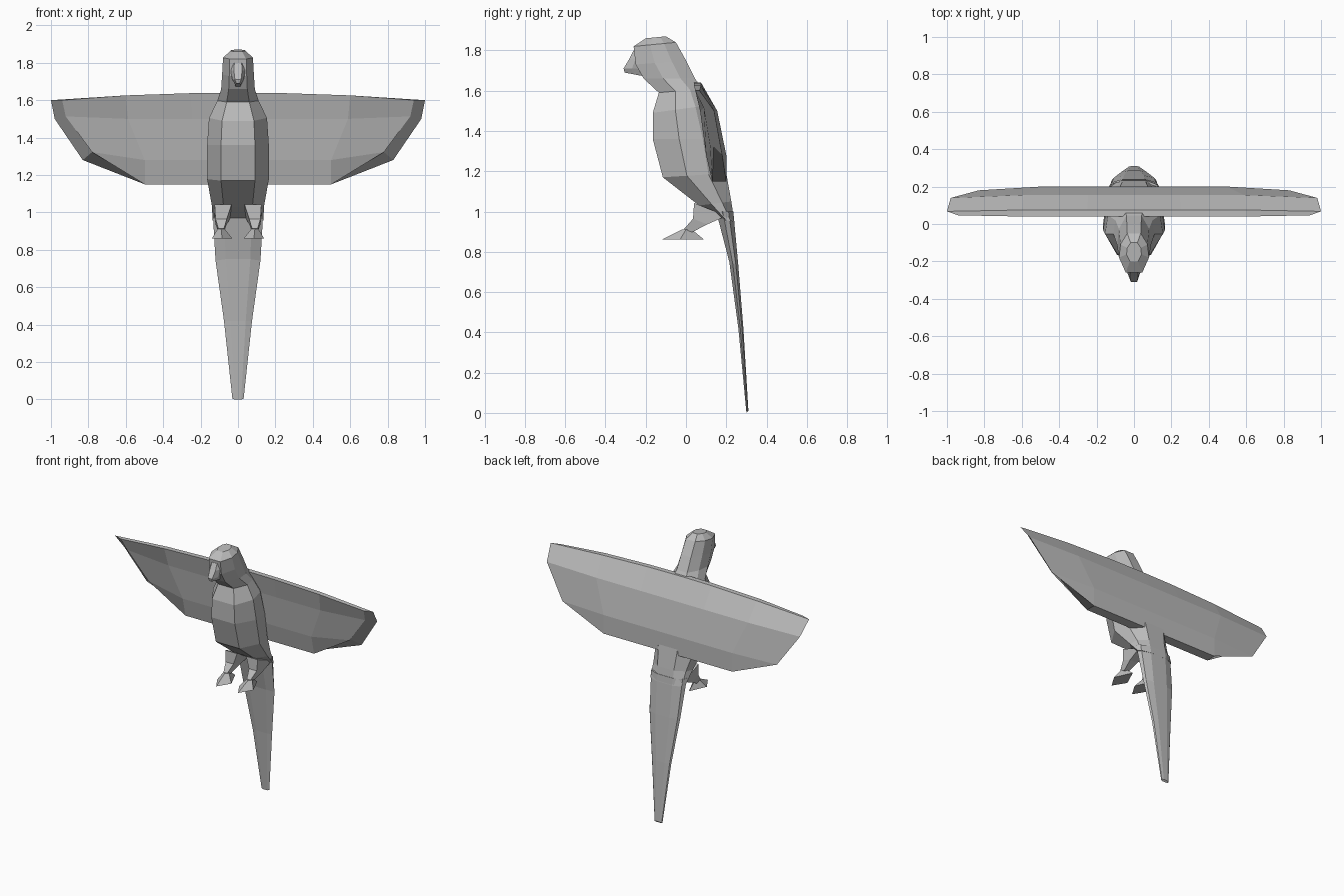
import bpy
import bmesh

cube = bpy.data.objects.get("Cube")
if cube:
    bpy.data.objects.remove(cube)

shade = (.5, .5, .5, 1)
grey = bpy.data.materials.new("plumage grey")
grey.use_nodes = True
grey.diffuse_color = shade
grey.node_tree.nodes["Principled BSDF"].inputs["Base Color"].default_value = shade


def loft(name, rings, sign=1):
    """Skin a list of equal rings of points, with capped ends and flat faces."""
    bm = bmesh.new()
    loops = [[bm.verts.new((x * sign, y, z)) for x, y, z in points] for points in rings]
    for upper, lower in zip(loops, loops[1:]):
        for i in range(len(upper)):
            bm.faces.new((upper[i - 1], upper[i], lower[i], lower[i - 1]))
    bm.faces.new(loops[0])
    bm.faces.new(loops[-1])
    bmesh.ops.remove_doubles(bm, verts=bm.verts, dist=.001)
    bmesh.ops.recalc_face_normals(bm, faces=bm.faces)
    mesh = bpy.data.meshes.new(name)
    bm.to_mesh(mesh)
    bm.free()
    mesh.materials.append(grey)
    bpy.context.collection.objects.link(bpy.data.objects.new(name, mesh))


def slanted_ring(front, back, width):
    """Eight-sided ring running from a (y, z) front point to a back point."""
    steps = ((width * .55, 0), (width, .38), (width * .9, .72), (width * .45, 1))
    half = [(x,
             front[0] + (back[0] - front[0]) * along,
             front[1] + (back[1] - front[1]) * along) for x, along in steps]
    return half + [(-x, y, z) for x, y, z in reversed(half)]


def kite_ring(x, y, z, width, ahead, behind):
    """Level kite with its long axis along y."""
    return [(x, y - ahead, z), (x + width, y, z), (x, y + behind, z), (x - width, y, z)]


def box_ring(x, y, z, width, depth):
    """Rectangle that tips down towards the back."""
    tilt = depth * .4
    return [(x - width, y - depth, z + tilt), (x + width, y - depth, z + tilt),
            (x + width, y + depth, z - tilt), (x - width, y + depth, z - tilt)]


# Head, neck, chest and belly
loft("body", [
    slanted_ring(front=(-.2, 1.86), back=(-.1, 1.87), width=.04),
    slanted_ring(front=(-.26, 1.82), back=(-.05, 1.84), width=.08),
    slanted_ring(front=(-.25, 1.73), back=(0, 1.75), width=.085),
    slanted_ring(front=(-.21, 1.66), back=(.045, 1.66), width=.09),
    slanted_ring(front=(-.135, 1.59), back=(.08, 1.61), width=.11),
    slanted_ring(front=(-.165, 1.49), back=(.13, 1.53), width=.155),
    slanted_ring(front=(-.165, 1.36), back=(.18, 1.36), width=.165),
    slanted_ring(front=(-.115, 1.17), back=(.2, 1.19), width=.165),
    slanted_ring(front=(.065, 1.03), back=(.225, 1.05), width=.14),
    slanted_ring(front=(.175, .96), back=(.24, .95), width=.135),
])

# Long tapering tail
loft("tail", [
    slanted_ring(front=(.15, 1), back=(.235, 1), width=.135),
    slanted_ring(front=(.215, .75), back=(.26, .73), width=.12),
    slanted_ring(front=(.26, .42), back=(.285, .42), width=.075),
    slanted_ring(front=(.3, 0), back=(.31, .01), width=.03),
])

# Hooked beak
loft("beak", [
    slanted_ring(front=(-.26, 1.8), back=(-.2, 1.8), width=.035),
    slanted_ring(front=(-.28, 1.76), back=(-.2, 1.76), width=.04),
    slanted_ring(front=(-.31, 1.71), back=(-.2, 1.71), width=.03),
    slanted_ring(front=(-.305, 1.69), back=(-.2, 1.67), width=.015),
])


def wing_ring(station):
    """Closed section of a wing at a fraction of its span, bevelled at the tip."""
    at_tip = station == 1
    rear, fore = [], []
    for level in wing_levels:
        span, y, z, thickness = level
        if level == wing_levels[0]:
            z -= .04 * station ** 2
        if at_tip:
            z = max(z, wing_levels[2][2])
            y *= .9
            thickness *= .6
        inset = .94 if at_tip else 1
        lift = .04 * (1.6 - z) / .3 if at_tip else 0
        rear.append((station * span, y, z))
        fore.append((station * span * inset, y - thickness, z + lift))
    return rear + fore[::-1]


# Wing levels from top to bottom: span, rear y, height, thickness
wing_levels = (
    (1, .075, 1.64, .035),
    (.98, .155, 1.5, .085),
    (.83, .2, 1.28, .1),
    (.83, .2, 1.15, .07),
)

for side, sign in (("left", 1), ("right", -1)):
    loft(side + "_wing", [wing_ring(s) for s in (0, .25, .6, 1)], sign)

    # Thigh narrowing to the ankle
    loft(side + "_leg", [
        box_ring(x=.08, y=.12, z=1.01, width=.045, depth=.08),
        box_ring(x=.09, y=.07, z=.95, width=.03, depth=.035),
        box_ring(x=.09, y=.01, z=.905, width=.015, depth=.02),
    ], sign)

    # Splayed foot rising to the ankle
    loft(side + "_foot", [
        kite_ring(x=.085, y=-.03, z=.86, width=.055, ahead=.09, behind=.12),
        kite_ring(x=.09, y=0, z=.91, width=.02, ahead=.02, behind=.03),
    ], sign)
